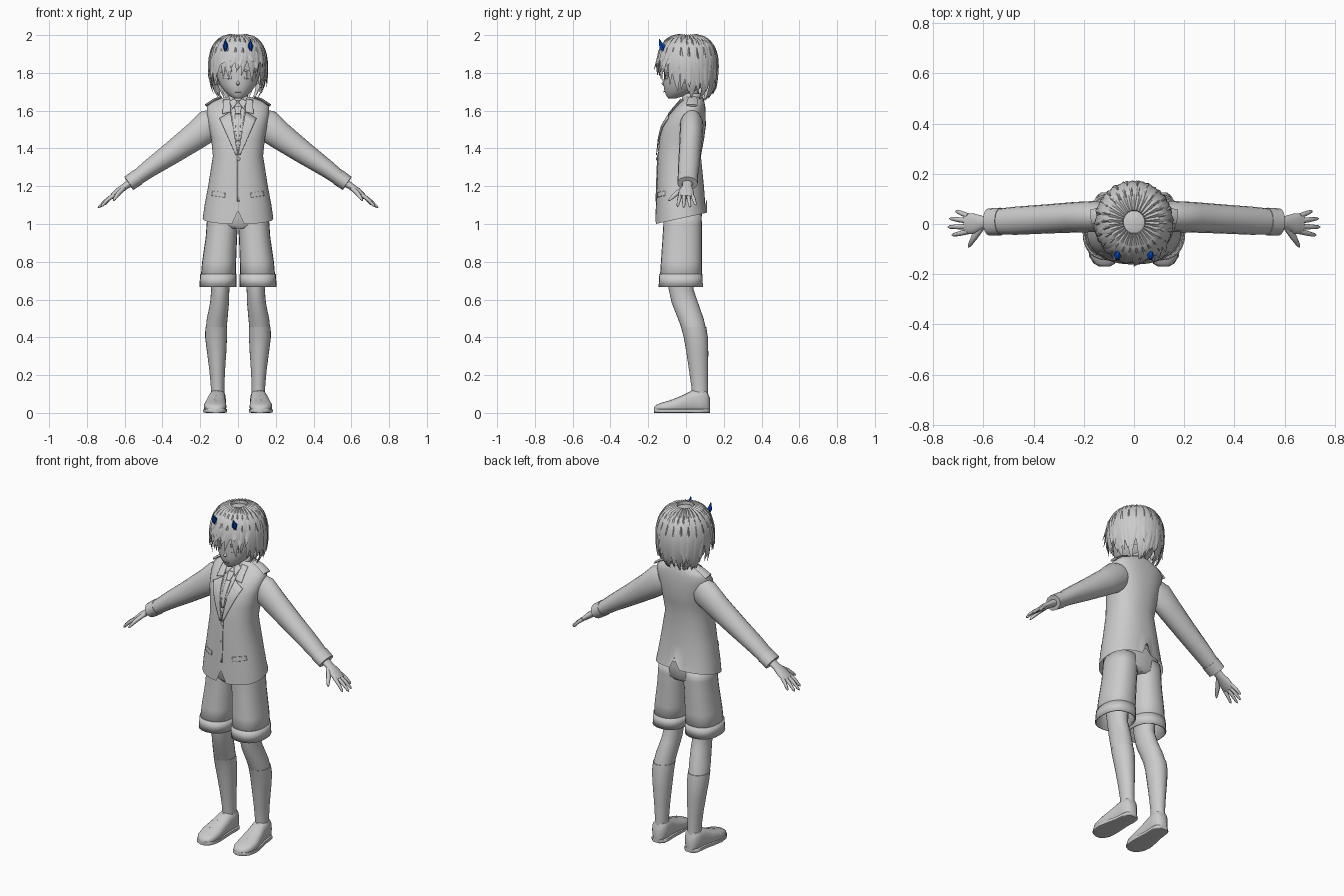
import bpy, bmesh, math, random
from mathutils import Vector

random.seed(4)
cube = bpy.data.objects.get("Cube")
if cube:
    bpy.data.objects.remove(cube)


def material(name, rgb):
    m = bpy.data.materials.new(name)
    m.use_nodes = True
    m.diffuse_color = (*rgb, 1)
    m.node_tree.nodes["Principled BSDF"].inputs["Base Color"].default_value = (*rgb, 1)
    return m


GREY = material("plain grey", (0.6, 0.6, 0.6))
BLUE = material("horn blue", (0.0, 0.06, 0.5))
SIDES = (("left_", 1), ("right_", -1))


def finish(name, bm, mat=GREY, angle=50, thick=0):
    bmesh.ops.recalc_face_normals(bm, faces=bm.faces)
    me = bpy.data.meshes.new(name)
    bm.to_mesh(me)
    bm.free()
    ob = bpy.data.objects.new(name, me)
    bpy.context.collection.objects.link(ob)
    me.materials.append(mat)
    bpy.ops.object.select_all(action="DESELECT")
    ob.select_set(True)
    bpy.context.view_layer.objects.active = ob
    bpy.ops.object.shade_smooth_by_angle(angle=math.radians(angle))
    if thick:
        sol = ob.modifiers.new("thickness", "SOLIDIFY")
        sol.thickness = thick
    return ob


def skin(bm, rings, caps=True):
    """Join rings of points into a tube."""
    rows = [[bm.verts.new(p) for p in r] for r in rings]
    n = len(rows[0])
    for a, b in zip(rows, rows[1:]):
        for i in range(n):
            bm.faces.new((a[i], a[(i + 1) % n], b[(i + 1) % n], b[i]))
    if caps:
        bm.faces.new(rows[0])
        bm.faces.new(rows[-1])


def ring(c, u, v, ru, rv, n=24, e=2):
    """Superellipse around c in the plane of u and v."""
    pts = []
    for i in range(n):
        a = math.tau * i / n
        k, s = math.cos(a), math.sin(a)
        pts.append(Vector(c) + Vector(u) * ru * math.copysign(abs(k) ** (2 / e), k)
                   + Vector(v) * rv * math.copysign(abs(s) ** (2 / e), s))
    return pts


X, Y, Z = (1, 0, 0), (0, 1, 0), (0, 0, 1)


def column(name, table, side=1, e=2, caps=True, grow=0, n=24, **kw):
    """Upright loft; rows are z, centre x, centre y, radius x, radius y."""
    bm = bmesh.new()
    skin(bm, [ring((cx * side, cy, z), X, Y, rx + grow, ry + grow, n, e)
              for z, cx, cy, rx, ry in table], caps)
    return finish(name, bm, **kw)


def tube(name, rows, n=16, **kw):
    """Loft along a path; rows are point, radius up, radius along y."""
    bm = bmesh.new()
    rings = []
    for i, (p, ru, ry) in enumerate(rows):
        d = Vector(rows[min(i + 1, len(rows) - 1)][0]) - Vector(rows[max(i - 1, 0)][0])
        v = (Vector(Y) - d * d.y / d.length_squared).normalized()
        rings.append(ring(p, d.cross(v).normalized(), v, ru, ry, n))
    skin(bm, rings)
    return finish(name, bm, **kw)


def front_y(table, x, z, e):
    """Front surface of a column at x and z."""
    for a, b in zip(table, table[1:]):
        if a[0] <= z <= b[0]:
            t = (z - a[0]) / (b[0] - a[0])
            _, _, cy, rx, ry = [p + (q - p) * t for p, q in zip(a, b)]
            return cy - ry * max(0, 1 - abs(x / rx) ** e) ** (1 / e)
    return 0


def patch(name, table, corners, off, side=1, e=2, n=8):
    """Thin sheet laid on the front of a column."""
    bm = bmesh.new()
    a, b, c, d = [Vector(p) for p in corners]
    grid = []
    for i in range(n + 1):
        row = []
        for j in range(n + 1):
            x, z = a.lerp(b, i / n).lerp(d.lerp(c, i / n), j / n)
            row.append(bm.verts.new((x * side, front_y(table, x, z, e) - off, z)))
        grid.append(row)
    for i in range(n):
        for j in range(n):
            bm.faces.new((grid[i][j], grid[i + 1][j], grid[i + 1][j + 1], grid[i][j + 1]))
    finish(name, bm, thick=0.004)


def ball(name, c, r):
    bm = bmesh.new()
    bmesh.ops.create_uvsphere(bm, u_segments=20, v_segments=12, radius=1)
    for v in bm.verts:
        v.co = Vector(c) + Vector([p * q for p, q in zip(v.co, r)])
    return finish(name, bm)


# Head, face and neck
HEAD = [(1.664, 0, -.075, .018, .018), (1.675, 0, -.06, .04, .042), (1.7, 0, -.03, .07, .083),
        (1.74, 0, -.012, .098, .108), (1.79, 0, 0, .115, .116), (1.86, 0, .005, .122, .125),
        (1.93, 0, .01, .09, .1)]
column("head", HEAD, n=32)
column("neck", [(1.58, 0, .035, .05, .045), (1.65, 0, .03, .042, .042), (1.73, 0, .02, .045, .045)])
tube("nose", [((0, -.10, 1.765), .004, .01), ((0, -.113, 1.742), .011, .018), ((0, -.1, 1.73), .004, .01)])
patch("mouth", HEAD, [(-.02, 1.704), (.02, 1.704), (.016, 1.699), (-.016, 1.699)], .002)
for tag, s in SIDES:
    patch(tag + "eye", HEAD, [(.035, 1.768), (.078, 1.77), (.084, 1.806), (.034, 1.81)], .002, s)
    patch(tag + "iris", HEAD, [(.047, 1.77), (.07, 1.77), (.07, 1.804), (.047, 1.806)], .005, s)
    patch(tag + "upper_lid", HEAD, [(.03, 1.807), (.09, 1.802), (.084, 1.812), (.034, 1.818)], .006, s)
    ball(tag + "ear", (s * .118, .02, 1.77), (.014, .026, .036))

# Hair cap, open over the face
CENTRE = Vector((0, .008, 1.84))
bm = bmesh.new()
bmesh.ops.create_uvsphere(bm, u_segments=32, v_segments=20, radius=1)
for v in bm.verts:
    v.co = CENTRE + Vector((v.co.x * .145, v.co.y * .152, v.co.z * .152))
bmesh.ops.delete(bm, geom=[v for v in bm.verts if v.co.z < 1.86 and v.co.y < .03
                           or v.co.z < 1.72], context="VERTS")
finish("hair_cap", bm)


def lock(bm, a, start, end, width, flare, twist):
    """Flat tapering strand falling from the crown at azimuth a."""
    rings = []
    steps = 9
    for i in range(steps + 1):
        t = i / steps
        p = math.radians(start + (end - start) * t)
        az = a + twist * t * t
        r = math.sin(p) ** .62 * (1 + flare * t ** 3)
        drop = .155 if math.cos(p) > 0 else .21
        out = Vector((math.sin(az), -math.cos(az), 0))
        side = Vector((out.y, -out.x, 0))
        c = CENTRE + Vector((out.x * .147 * r, out.y * .155 * r, math.cos(p) * drop))
        w = width * min(1, .25 + 2.2 * t) * (1 - t ** 3) + .0006
        nrm = (out * math.sin(p) + Vector(Z) * math.cos(p)).normalized()
        k = .012 * (1 - t ** 2) + .0005
        rings.append([c + side * w, c + nrm * k, c - side * w, c - nrm * k])
    skin(bm, rings)


# Strands in three overlapping layers, longest at the nape
bm = bmesh.new()
for layer, (count, start, wide) in enumerate(((30, 8, .03), (26, 30, .024), (22, 55, .02))):
    for i in range(count):
        a = math.tau * (i + .33 * layer) / count
        back = (1 - math.cos(a)) / 2
        end = 106 + 46 * min(1, back * 1.35) - 9 * layer + random.uniform(-10, 8)
        lock(bm, a, start, end, wide, random.uniform(0, .07) + .05 * layer,
             random.uniform(-.22, .22))
finish("hair_strands", bm, angle=60)

# Horns
for tag, s in SIDES:
    tube(tag + "horn", [((s * .066, -.115, 1.903), .003, .003), ((s * .066, -.125, 1.94), .014, .018),
                        ((s * .066, -.133, 1.952), .011, .012), ((s * .066, -.141, 1.98), .001, .001)],
         n=6, mat=BLUE, angle=20)

# Jacket body with slanted hem, front notch and back vent
JACKET = [(1.03, 0, -.025, .187, .136), (1.1, 0, -.028, .177, .13), (1.2, 0, -.03, .158, .125),
          (1.36, 0, -.035, .133, .114), (1.45, 0, -.022, .142, .118), (1.52, 0, -.01, .155, .115),
          (1.58, 0, .008, .165, .096), (1.622, 0, .025, .163, .077), (1.648, 0, .035, .135, .062),
          (1.672, 0, .04, .07, .05)]
E = 2.3
jacket = column("jacket", JACKET, e=E, caps=False, n=48)
for v in jacket.data.vertices:
    if v.co.z < 1.04:
        v.co.z += .22 * (v.co.y + .025)
        if abs(v.co.x) < .003:
            v.co.z += .07
column("shirt_collar", [(1.63, 0, .025, .062, .055), (1.665, 0, .028, .055, .05),
                        (1.69, 0, .03, .05, .047)], caps=False, thick=.006)
patch("shirt_front", JACKET, [(-.002, 1.39), (.002, 1.39), (.045, 1.655), (-.045, 1.655)], .002, e=E)
patch("tie", JACKET, [(-.008, 1.44), (.008, 1.44), (.016, 1.585), (-.016, 1.585)], .007, e=E)
patch("tie_knot", JACKET, [(-.012, 1.585), (.012, 1.585), (.02, 1.625), (-.02, 1.625)], .012, e=E)
patch("vest_edge", JACKET, [(-.028, 1.49), (.028, 1.49), (.042, 1.525), (-.042, 1.525)], .005, e=E)
patch("front_overlap", JACKET, [(-.004, 1.12), (.008, 1.12), (.008, 1.375), (-.004, 1.375)], .004, e=E)
ball("button", (.003, front_y(JACKET, 0, 1.345, E) - .005, 1.345), (.009, .005, .009))
for tag, s in SIDES:
    patch(tag + "lapel", JACKET, [(0, 1.365), (.012, 1.365), (.098, 1.56), (.04, 1.595)], .01, s, E)
    patch(tag + "collar", JACKET, [(.04, 1.595), (.082, 1.585), (.078, 1.658), (.042, 1.664)], .01, s, E)
    patch(tag + "shirt_point", JACKET, [(.004, 1.645), (.03, 1.61), (.046, 1.65), (.02, 1.664)], .014, s, E)
    patch(tag + "pocket_flap", JACKET, [(.07, 1.14), (.14, 1.15), (.135, 1.175), (.068, 1.165)], .004, s, E)
    tube(tag + "epaulette", [((s * .085, .035, 1.672), .006, .022), ((s * .125, .035, 1.657), .008, .028),
                             ((s * .17, .03, 1.628), .007, .03)], n=8)

    # Sleeve and cuff
    tube(tag + "sleeve", [((s * .115, .03, 1.545), .07, .052), ((s * .15, .03, 1.525), .084, .062),
                          ((s * .23, .027, 1.462), .073, .061), ((s * .35, .02, 1.376), .06, .058),
                          ((s * .47, .013, 1.293), .047, .056), ((s * .565, .008, 1.222), .037, .05)])
    tube(tag + "cuff", [((s * .53, .01, 1.248), .044, .055), ((s * .578, .008, 1.215), .042, .054)])

    # Hand
    tube(tag + "palm", [((s * .56, .008, 1.225), .022, .028), ((s * .6, .006, 1.198), .018, .026),
                        ((s * .635, .002, 1.172), .018, .04), ((s * .672, 0, 1.142), .012, .042)])
    for finger, y0, tx, ty, tz in (("index", -.03, .725, -.045, 1.092), ("middle", -.01, .742, -.012, 1.086),
                                   ("ring", .012, .735, .022, 1.088), ("little", .032, .71, .052, 1.1)):
        root, tip = Vector((s * .66, y0, 1.152)), Vector((s * tx, ty, tz))
        tube(tag + finger + "_finger", [(root, .011, .011), (root.lerp(tip, .5) + Vector((0, 0, .004)), .009, .01),
                                        (root.lerp(tip, .9), .007, .007), (tip, .002, .002)], n=8)
    tube(tag + "thumb", [((s * .605, -.012, 1.19), .012, .012), ((s * .635, -.052, 1.16), .012, .014),
                         ((s * .655, -.085, 1.13), .007, .008), ((s * .66, -.093, 1.122), .002, .002)], n=8)

    # Shorts leg with turned-up hem
    column(tag + "shorts_leg", [(.675, .107, -.028, .094, .113), (.8, .1, -.024, .09, .109),
                                (.93, .088, -.02, .083, .104), (1.0, .083, -.018, .083, .102),
                                (1.06, .08, -.018, .082, .1)], s, 2.3, False, thick=.004)
    column(tag + "shorts_hem", [(.667, .107, -.028, .098, .117), (.734, .104, -.027, .096, .115)],
           s, 2.3, False, thick=.006)

    # Leg and sock
    column(tag + "leg", [(.76, .095, -.03, .06, .07), (.65, .094, -.025, .048, .066),
                         (.58, .098, -.005, .05, .07), (.5, .11, .025, .055, .068),
                         (.44, .116, .043, .055, .064)], s)
    column(tag + "sock", [(.455, .115, .04, .055, .064), (.4, .116, .052, .055, .061),
                          (.32, .113, .06, .048, .055), (.22, .11, .067, .038, .047),
                          (.14, .108, .072, .033, .041), (.09, .108, .074, .033, .041)], s, grow=.003)

    # Shoe, sole and laces, lofted from heel to toe
    SHOE = [(.126, .108, .02, .08), (.108, .108, .04, .122), (.07, .109, .045, .126), (.03, .112, .046, .118),
            (-.02, .117, .053, .092), (-.08, .121, .06, .068), (-.13, .12, .054, .054), (-.158, .118, .038, .042),
            (-.17, .117, .016, .03)]
    bm = bmesh.new()
    skin(bm, [ring((s * cx, y, h / 2), X, Z, w, h / 2, 20, 2.6) for y, cx, w, h in SHOE])
    finish(tag + "shoe", bm)
    bm = bmesh.new()
    skin(bm, [ring((s * cx, y, .011), X, Z, w + .004, .011, 16, 6) for y, cx, w, h in SHOE])
    finish(tag + "sole", bm)
    for i, (y, cx, w, h) in enumerate(SHOE[3:6]):
        bm = bmesh.new()
        skin(bm, [ring((s * cx + k * w * .55, y, h - .004 - .012 * k * k), Y, Z, .006, .006, 8)
                  for k in (-1, -.5, 0, .5, 1)])
        finish(tag + "lace_%d" % (i + 1), bm)

# Shorts seat
column("shorts_seat", [(.975, 0, -.018, .1, .085), (.995, 0, -.018, .16, .1), (1.06, 0, -.018, .163, .102),
                       (1.16, 0, -.02, .145, .1)], e=2.4)
